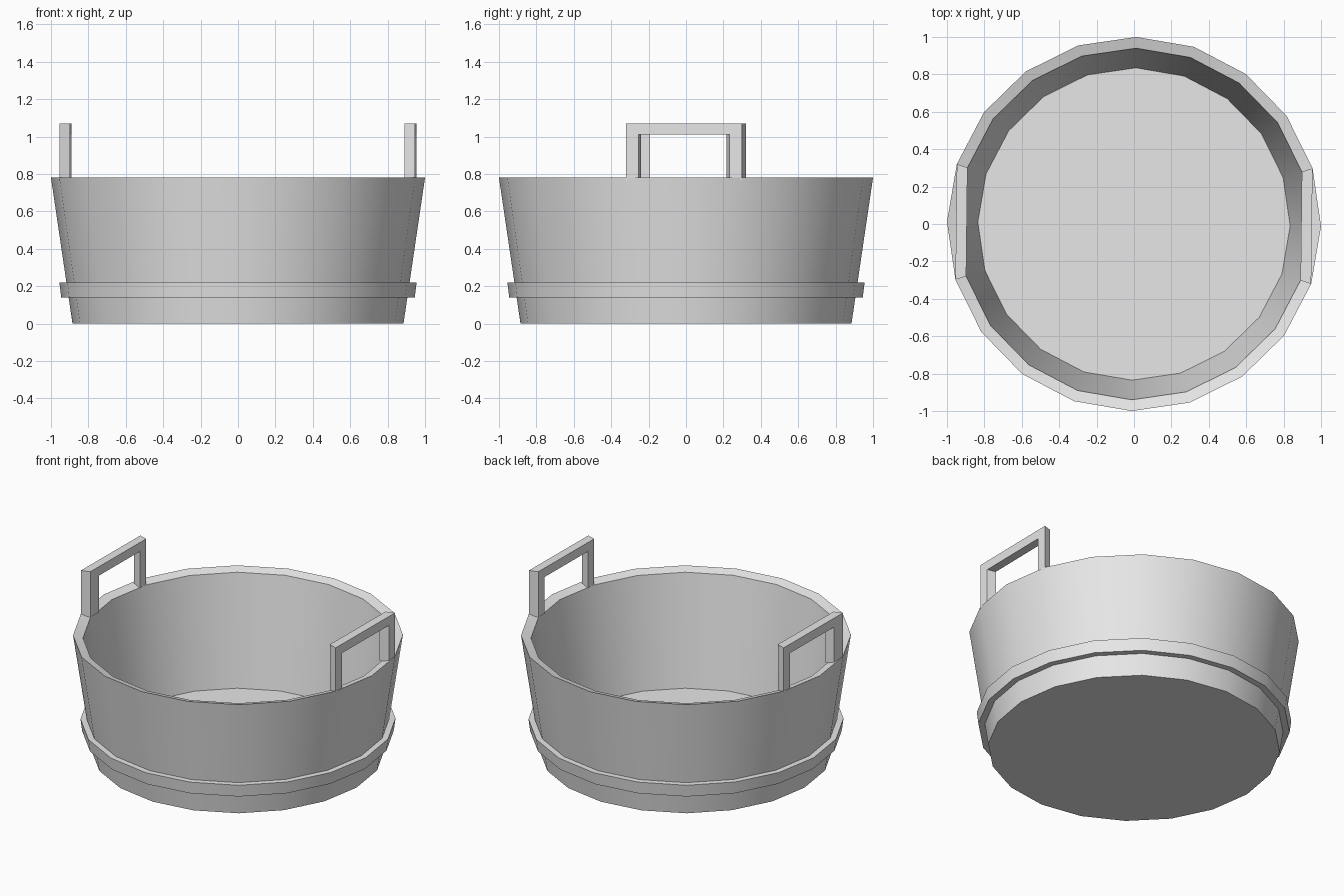
import bpy, bmesh, math
from mathutils import Matrix

if "Cube" in bpy.data.objects:
    bpy.data.objects.remove(bpy.data.objects["Cube"])

SIDES = 20
TURN = math.radians(-0.7)

grey = bpy.data.materials.new("plain_grey")
grey.use_nodes = True
colour = (0.8, 0.8, 0.8, 1)
grey.diffuse_color = colour
grey.node_tree.nodes["Principled BSDF"].inputs["Base Color"].default_value = colour


def finish(bm, name, smooth):
    bmesh.ops.recalc_face_normals(bm, faces=bm.faces)
    mesh = bpy.data.meshes.new(name)
    bm.to_mesh(mesh)
    bm.free()
    mesh.materials.append(grey)
    obj = bpy.data.objects.new(name, mesh)
    bpy.context.collection.objects.link(obj)
    if smooth:
        bpy.ops.object.select_all(action="DESELECT")
        obj.select_set(True)
        bpy.context.view_layer.objects.active = obj
        bpy.ops.object.shade_smooth_by_angle(angle=math.radians(30))
    return obj


def lathe(name, profile, closed):
    """Turn an (r, z) profile round the z axis; open profiles get end caps."""
    bm = bmesh.new()
    rings = []
    for r, z in profile:
        angles = [TURN + math.tau * i / SIDES for i in range(SIDES)]
        rings.append([bm.verts.new((r * math.cos(a), r * math.sin(a), z)) for a in angles])
    pairs = list(zip(rings, rings[1:]))
    if closed:
        pairs.append((rings[-1], rings[0]))
    else:
        bm.faces.new(rings[0])
        bm.faces.new(rings[-1])
    for low, high in pairs:
        for i in range(SIDES):
            j = (i + 1) % SIDES
            bm.faces.new((low[i], low[j], high[j], high[i]))
    return finish(bm, name, True)


def handle(name, turn, start, end):
    """Square arch on the chord between two rim corners."""
    half, base, under, top = 0.309, 0.765, 1.01, 1.07
    arch = [(-half, base), (-half, top), (half, top), (half, base),
            (end, base), (end, under), (start, under), (start, base)]
    bm = bmesh.new()
    outer = [bm.verts.new((0.951, y, z)) for y, z in arch]
    inner = [bm.verts.new((0.894, y * 0.94, z)) for y, z in arch]
    # front and back faces as two legs and a bar
    for a, b, c, d in ((0, 1, 6, 7), (1, 2, 5, 6), (2, 3, 4, 5)):
        for side in (outer, inner):
            bm.faces.new((side[a], side[b], side[c], side[d]))
    for i in range(8):
        j = (i + 1) % 8
        bm.faces.new((outer[i], outer[j], inner[j], inner[i]))
    bmesh.ops.transform(bm, matrix=Matrix.Rotation(TURN + turn, 4, "Z"), verts=bm.verts)
    return finish(bm, name, False)


# Tub shell with flared wall, inward sloping rim and raised floor
lathe("tub", [(0.885, 0), (1.0, 0.78), (0.94, 0.762), (0.835, 0.035)], False)

# Hoop round the lower wall
lathe("hoop", [(0.89, 0.14), (0.945, 0.14), (0.955, 0.22), (0.90, 0.22)], True)

# Handles standing on the rim
handle("left_handle", 0, -0.243, 0.243)
handle("right_handle", math.pi, -0.243, 0.215)
